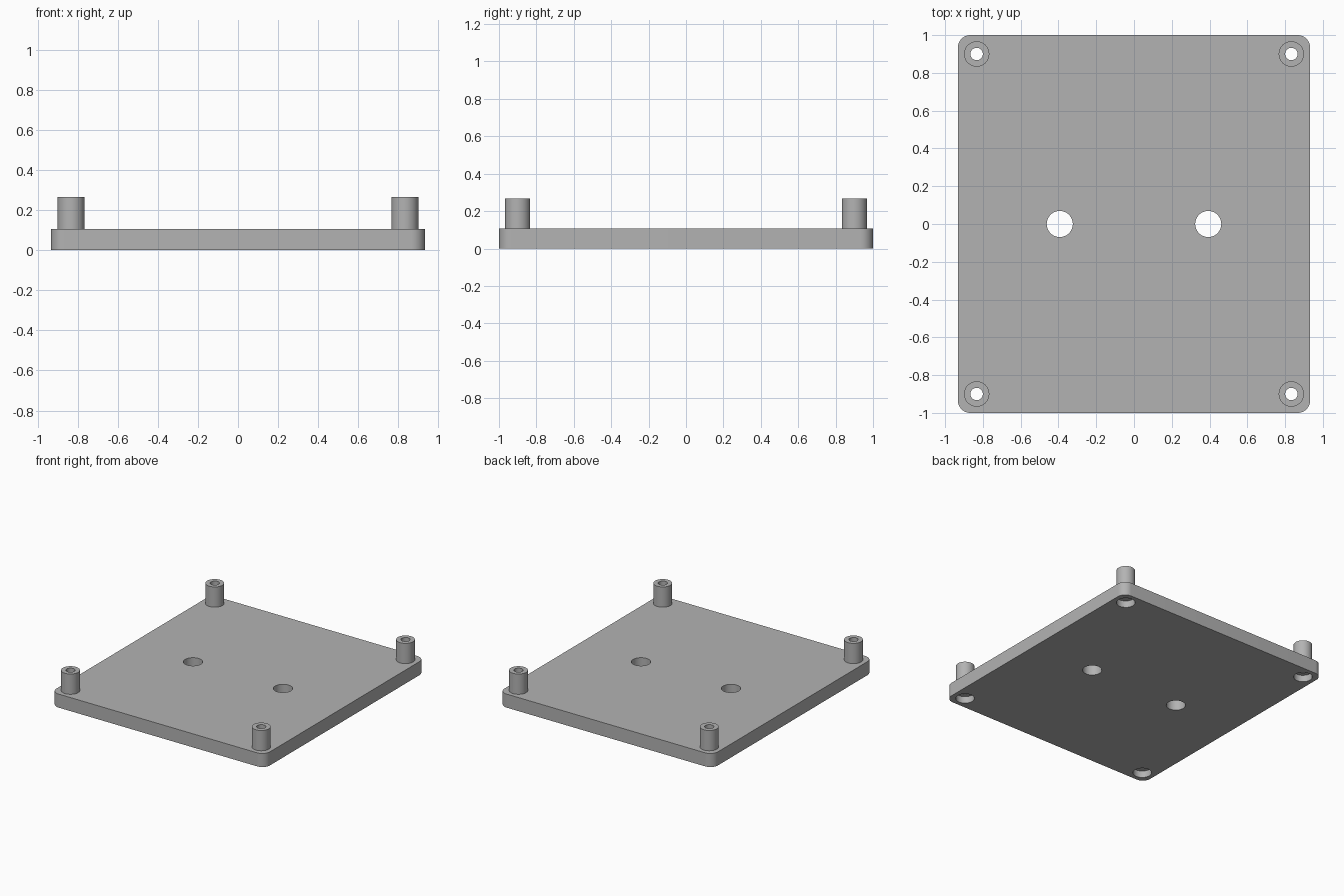
import bpy, bmesh, math

if "Cube" in bpy.data.objects:
    bpy.data.objects.remove(bpy.data.objects["Cube"])

SEG = 48
HALF_X, HALF_Y, THICK, CORNER = 0.933, 1.0, 0.107, 0.067
POST_X, POST_Y, POST_R, POST_TOP = 0.833, 0.9, 0.067, 0.267
BORE_R, RECESS_R, RECESS_DEPTH = 0.033, 0.067, 0.053
HOLE_X, HOLE_R = 0.393, 0.069

grey = bpy.data.materials.new("plain grey")
grey.diffuse_color = (0.45, 0.45, 0.45, 1)
grey.use_nodes = True
grey.node_tree.nodes["Principled BSDF"].inputs["Base Color"].default_value = grey.diffuse_color


def prism(name, outline, z0, z1):
    """Extrude a closed outline from z0 to z1."""
    bm = bmesh.new()
    face = bm.faces.new([bm.verts.new((x, y, z0)) for x, y in outline])
    top = bmesh.ops.extrude_face_region(bm, geom=[face])["geom"]
    verts = [g for g in top if isinstance(g, bmesh.types.BMVert)]
    bmesh.ops.translate(bm, verts=verts, vec=(0, 0, z1 - z0))
    bmesh.ops.recalc_face_normals(bm, faces=bm.faces[:])
    mesh = bpy.data.meshes.new(name)
    bm.to_mesh(mesh)
    bm.free()
    mesh.materials.append(grey)
    obj = bpy.data.objects.new(name, mesh)
    bpy.context.collection.objects.link(obj)
    return obj


def arc(cx, cy, r, start, end, n):
    angles = [start + (end - start) * i / n for i in range(n + 1)]
    return [(cx + r * math.cos(a), cy + r * math.sin(a)) for a in angles]


def cylinder(name, x, y, r, z0, z1):
    return prism(name, arc(x, y, r, 0, math.tau, SEG)[:-1], z0, z1)


def combine(target, tool, operation):
    mod = target.modifiers.new(tool.name, "BOOLEAN")
    mod.operation, mod.solver, mod.object = operation, "EXACT", tool
    bpy.context.view_layer.objects.active = target
    bpy.ops.object.modifier_apply(modifier=mod.name)
    bpy.data.objects.remove(tool)


# Base plate with rounded corners
outline = []
for i, (sx, sy) in enumerate([(1, 1), (-1, 1), (-1, -1), (1, -1)]):
    outline += arc(sx * (HALF_X - CORNER), sy * (HALF_Y - CORNER), CORNER,
                   i * math.pi / 2, (i + 1) * math.pi / 2, 12)
plate = prism("mounting_plate", outline, 0, THICK)

# Corner standoffs, each with a through bore and a recess underneath
for sx in (-1, 1):
    for sy in (-1, 1):
        x, y = sx * POST_X, sy * POST_Y
        combine(plate, cylinder("standoff", x, y, POST_R, THICK - 0.03, POST_TOP), "UNION")
        combine(plate, cylinder("bore", x, y, BORE_R, -0.1, 0.4), "DIFFERENCE")
        combine(plate, cylinder("recess", x, y, RECESS_R, -0.1, RECESS_DEPTH), "DIFFERENCE")

# Two through holes in the middle
for sx in (-1, 1):
    combine(plate, cylinder("centre_hole", sx * HOLE_X, 0, HOLE_R, -0.1, 0.4), "DIFFERENCE")

bpy.ops.object.select_all(action="DESELECT")
plate.select_set(True)
bpy.context.view_layer.objects.active = plate
bpy.ops.object.shade_smooth_by_angle(angle=math.radians(30))
